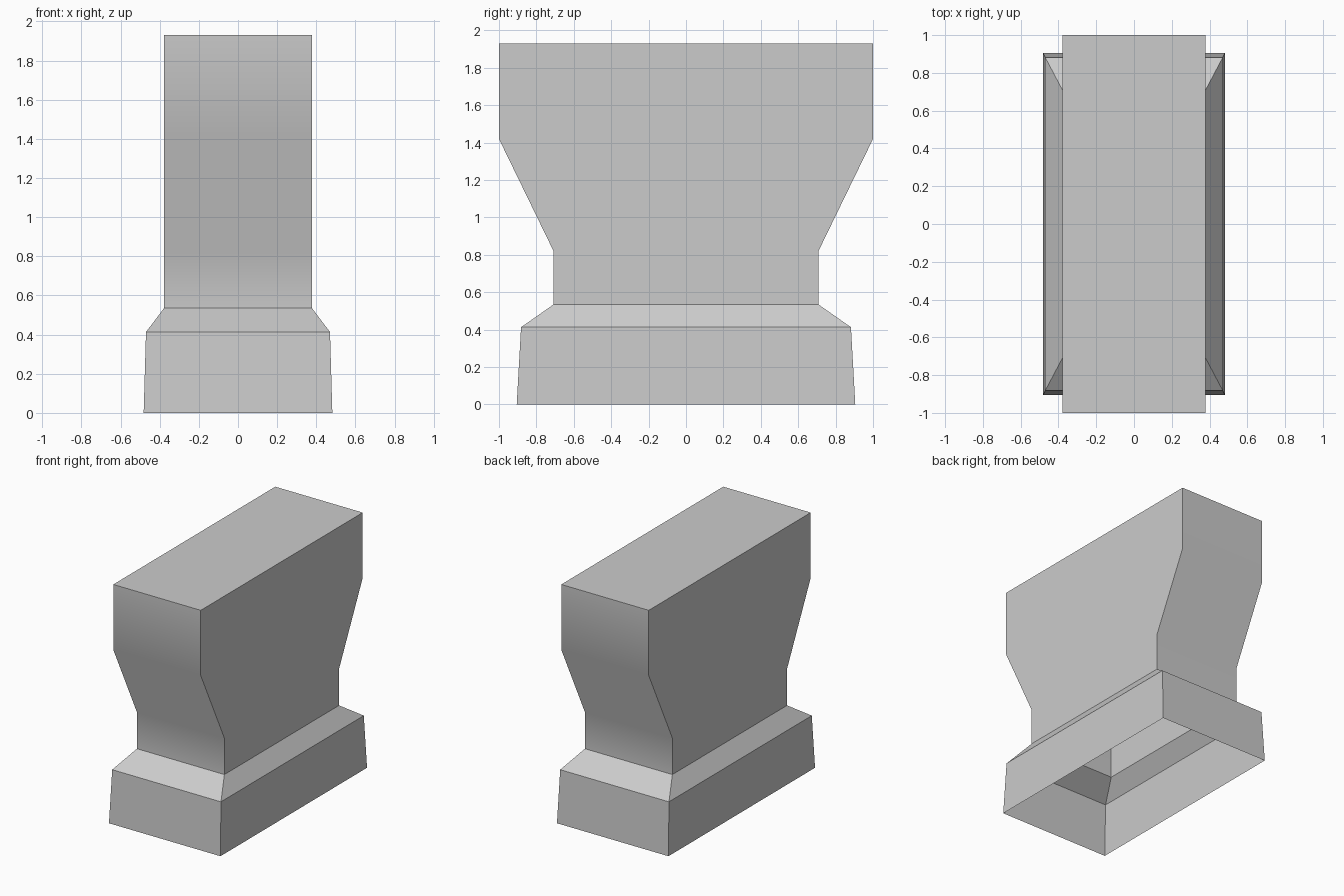
import bpy, bmesh
from math import radians

default = bpy.data.objects.get("Cube")
if default:
    bpy.data.objects.remove(default, do_unlink=True)

# Single plain grey
GREY = (0.6, 0.6, 0.6, 1)
grey = bpy.data.materials.new("plain grey")
grey.use_nodes = True
grey.diffuse_color = GREY
grey.node_tree.nodes["Principled BSDF"].inputs["Base Color"].default_value = GREY


def loft(name, sections, cap_top=False):
    """Skin stacked rectangles given as (half width, half depth, height)."""
    bm = bmesh.new()
    rings = [[bm.verts.new((sx * w, sy * d, z))
              for sx, sy in ((-1, -1), (1, -1), (1, 1), (-1, 1))]
             for w, d, z in sections]
    for low, high in zip(rings, rings[1:]):
        for i in range(4):
            j = (i + 1) % 4
            bm.faces.new((low[i], low[j], high[j], high[i]))
    if cap_top:
        bm.faces.new(rings[-1])
    mesh = bpy.data.meshes.new(name)
    bm.to_mesh(mesh)
    bm.free()
    mesh.materials.append(grey)
    obj = bpy.data.objects.new(name, mesh)
    bpy.context.collection.objects.link(obj)
    bpy.ops.object.select_all(action="DESELECT")
    obj.select_set(True)
    bpy.context.view_layer.objects.active = obj
    bpy.ops.object.shade_smooth_by_angle(angle=radians(30))
    return obj


# Hollow plinth: tapered skirt with a sloped shoulder, open underneath
neck = (0.378, 0.708, 0.535)
loft("plinth", [(0.482, 0.905, 0), (0.47, 0.882, 0.413), neck])

# Pier body: straight neck flaring front and back to a long flat top
loft("pier_body", [neck, (0.378, 0.708, 0.82), (0.378, 1, 1.42), (0.378, 1, 1.93)],
     cap_top=True)
